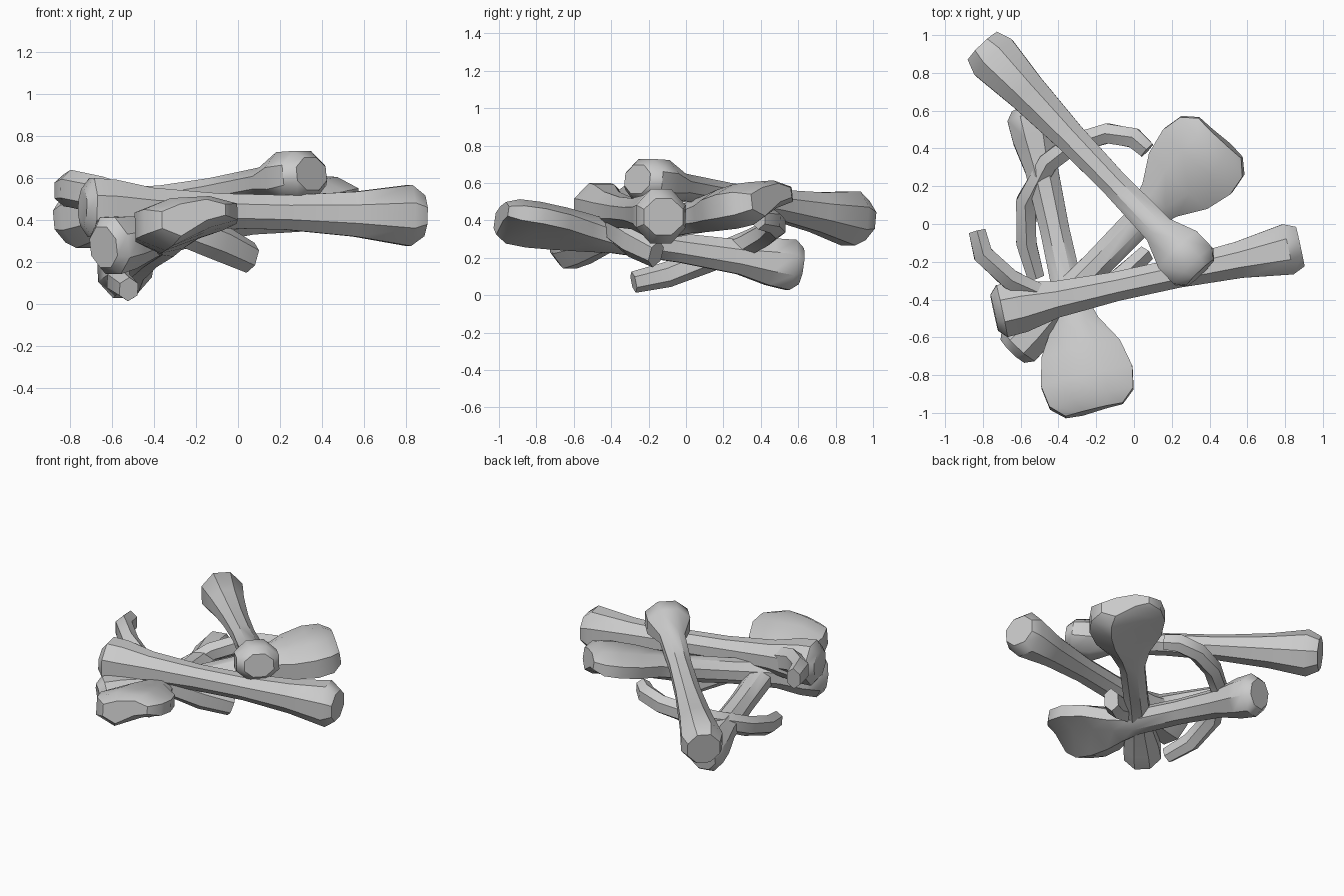
import bpy, math
from mathutils import Vector

if "Cube" in bpy.data.objects:
    bpy.data.objects.remove(bpy.data.objects["Cube"])

UP = Vector((0, 0, 1))


def loft(name, rings):
    """Skin a list of equal point rings and close both ends."""
    n = len(rings[0])
    verts = [p for r in rings for p in r]
    faces = []
    for i in range(len(rings) - 1):
        for j in range(n):
            k = (j + 1) % n
            faces.append((i * n + j, i * n + k, (i + 1) * n + k, (i + 1) * n + j))
    faces.append(tuple(reversed(range(n))))
    faces.append(tuple(range(len(verts) - n, len(verts))))
    me = bpy.data.meshes.new(name)
    me.from_pydata(verts, [], faces)
    ob = bpy.data.objects.new(name, me)
    bpy.context.collection.objects.link(ob)
    bpy.ops.object.select_all(action='DESELECT')
    ob.select_set(True)
    bpy.context.view_layer.objects.active = ob
    bpy.ops.object.mode_set(mode='EDIT')
    bpy.ops.mesh.select_all(action='SELECT')
    bpy.ops.mesh.normals_make_consistent(inside=False)
    bpy.ops.object.mode_set(mode='OBJECT')
    bpy.ops.object.shade_smooth_by_angle(angle=math.radians(40))
    return ob


def ring(c, side, up, w, h, n=8, lobe=0.0):
    """Ellipse; lobe makes one half thinner and lifted, like a knuckle."""
    pts = []
    for j in range(n):
        a = math.tau * (j + 0.5) / n
        x, z = math.cos(a), math.sin(a)
        thin = 1 - 0.35 * lobe if x < 0 else 1
        pinch = 1 - 0.12 * lobe if abs(x) < 0.5 else 1 + 0.12 * lobe
        lift = 0.05 * lobe if x < 0 else 0
        k = 1.05
        pts.append(c + side * (w * x * k) + up * (h * z * k * thin * pinch + lift))
    return pts


def bone(name, start, end, stations, n=8):
    """Stations are (fraction, half width, half height, lobe)."""
    s, e = Vector(start), Vector(end)
    d = (e - s).normalized()
    side = d.cross(UP).normalized()
    up = side.cross(d)
    loft(name, [ring(s.lerp(e, t), side, up, w, h, n, l) for t, w, h, l in stations])


def rib(name, pts, w, h):
    """Curved flattened tube, tapered a little at both tips."""
    p = [Vector(q) for q in pts]
    rings = []
    for i, c in enumerate(p):
        d = (p[min(i + 1, len(p) - 1)] - p[max(i - 1, 0)]).normalized()
        side = d.cross(UP).normalized()
        k = 0.85 if i in (0, len(p) - 1) else 1
        rings.append(ring(c, side, side.cross(d), w * k, h * k, 6))
    loft(name, rings)


# Straight bones flared at both ends
flared = [(0, .10, .09, 0), (.025, .145, .145, 0), (.09, .14, .14, 0), (.2, .10, .105, 0),
          (.4, .08, .085, 0), (.6, .08, .085, 0), (.8, .10, .11, 0),
          (.96, .14, .15, 0), (1, .11, .10, 0)]
bone("upper_long_bone", (0.35, -0.26, 0.62), (-0.80, 0.94, 0.40),
     [(0, .10, .08, 0), (.03, .145, .12, 0), (.10, .145, .13, 0), (.19, .085, .075, 0),
      (.4, .075, .07, 0), (.6, .085, .08, 0), (.8, .11, .11, 0),
      (.95, .14, .15, 0), (1, .11, .11, 0)])
bone("cross_long_bone", (-0.74, -0.47, 0.46), (0.88, -0.12, 0.42), flared)

# Bones with a broad double-lobed knuckle
knuckle = [(0, .09, .10, 0), (.03, .125, .14, 0), (.10, .12, .13, 0), (.2, .09, .095, 0),
           (.4, .08, .08, 0), (.62, .085, .085, 0), (.71, .13, .105, .4),
           (.80, .22, .125, .8), (.89, .255, .14, 1), (.96, .235, .135, 1), (1, .16, .09, 1)]
bone("diagonal_knuckle_bone", (-0.64, -0.67, 0.27), (0.46, 0.46, 0.50), knuckle)
bone("low_knuckle_bone", (-0.56, 0.61, 0.155), (-0.21, -0.99, 0.40), knuckle)

# Curved ribs
rib("left_rib", [(-0.52, -0.28, .07), (-0.57, -0.10, .11), (-0.57, .12, .19), (-.45, .33, .28),
                 (-.31, .43, .33), (-.14, .48, .37), (.0, .455, .40), (.07, .39, .41)], .058, .065)
rib("front_rib", [(-.83, -.04, .54), (-.80, -.16, .55), (-.66, -.29, .52), (-.46, -.39, .45),
                  (-.25, -.38, .36), (-.08, -.29, .29), (.06, -.16, .22)], .058, .085)
